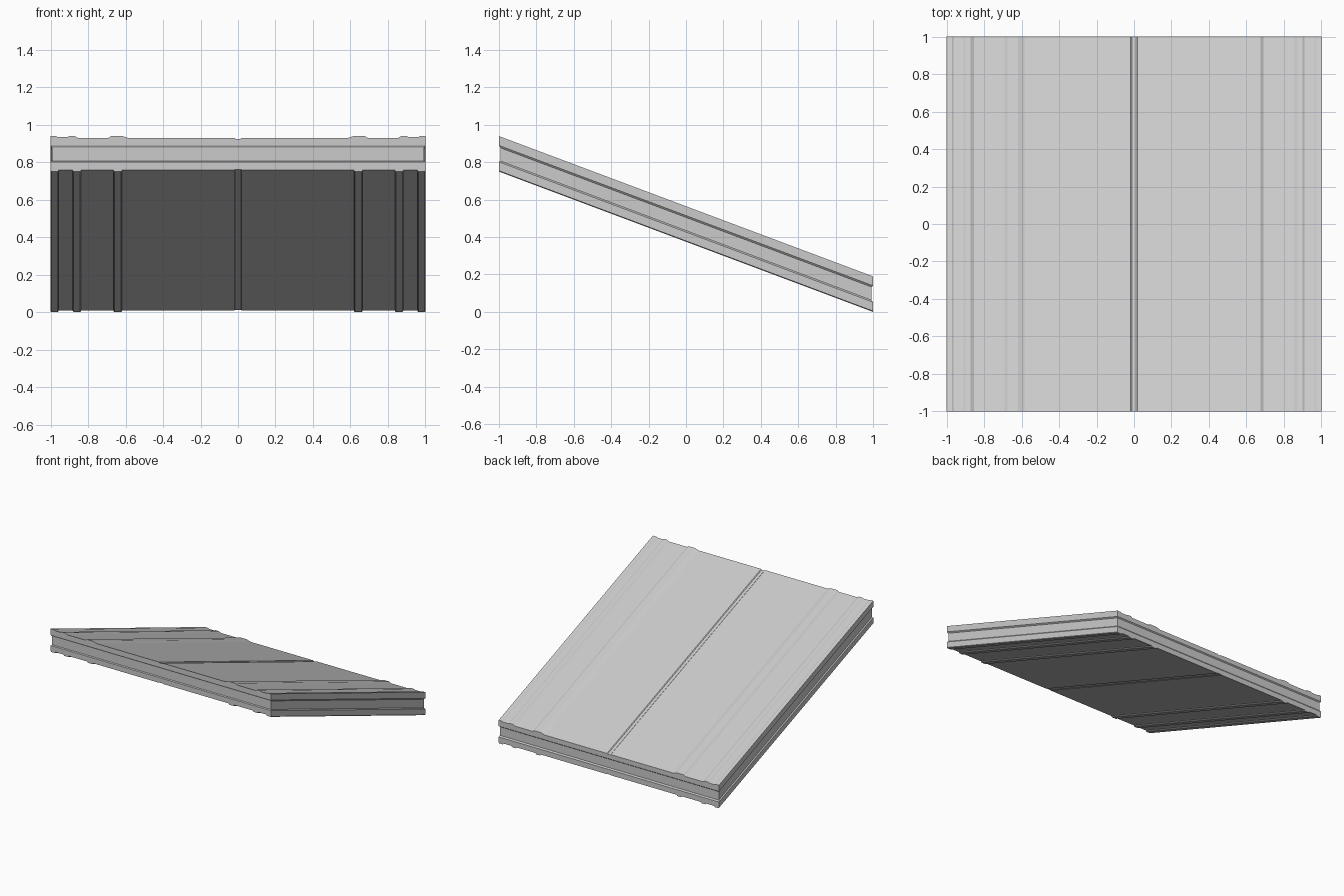
import bpy
import bmesh

cube = bpy.data.objects.get("Cube")
if cube:
    bpy.data.objects.remove(cube, do_unlink=True)

SLOPE = 0.375  # fall per unit of depth

grey = bpy.data.materials.new("plain_grey")
grey.use_nodes = True
grey.diffuse_color = (0.6, 0.6, 0.6, 1)
grey.node_tree.nodes["Principled BSDF"].inputs["Base Color"].default_value = (0.6, 0.6, 0.6, 1)


def loft(name, rings):
    """Bridge matching loops, cap both ends and shear the result onto the slope."""
    bm = bmesh.new()
    loops = [[bm.verts.new((x, y, z + SLOPE * (1 - y))) for x, y, z in r] for r in rings]
    n = len(loops[0])
    for a, b in zip(loops, loops[1:]):
        for i in range(n):
            j = (i + 1) % n
            bm.faces.new((a[i], a[j], b[j], b[i]))
    bm.faces.new(loops[0])
    bm.faces.new(loops[-1])
    bmesh.ops.recalc_face_normals(bm, faces=bm.faces)
    mesh = bpy.data.meshes.new(name)
    bm.to_mesh(mesh)
    bm.free()
    mesh.materials.append(grey)
    obj = bpy.data.objects.new(name, mesh)
    bpy.context.collection.objects.link(obj)
    return obj


def prism(name, profile):
    """Run an x-z profile from front to back."""
    return loft(name, [[(x, y, z) for x, z in profile] for y in (-1, 1)])


# Slab core with a shallow channel round all four edges
levels = [(1, 0.012), (1, 0.052), (0.992, 0.06), (0.992, 0.13), (1, 0.14), (1, 0.165)]
loft("slab_core", [[(s * sx, s * sy, z) for sx, sy in ((-1, -1), (1, -1), (1, 1), (-1, 1))]
                   for s, z in levels])

# Stepped top surface with a narrow seam down the middle
DECK, RIM = 0.179, 0.19
steps = [(0, 0.174), (0.012, 0.174), (0.018, DECK), (0.585, DECK), (0.62, RIM),
         (0.675, RIM), (0.69, 0.18), (0.855, 0.18), (0.872, RIM), (0.9, RIM),
         (0.91, 0.184), (0.962, 0.184), (0.972, RIM), (1, RIM)]
top = [(-x, z) for x, z in reversed(steps)] + steps[1:]
prism("stepped_deck", top + [(1, 0.165), (-1, 0.165)])

# Underside ribs on both sides
for side, s in (("left", 1), ("right", -1)):
    for label, inner, outer in (("inner", 0.618, 0.665), ("middle", 0.838, 0.882),
                                ("outer", 0.957, 1.0)):
        b = 0.005
        rib = [(inner, 0.013), (inner, b), (inner + b, 0), (outer - b, 0),
               (outer, b), (outer, 0.013)]
        prism(f"{side}_{label}_rib", [(s * x, z) for x, z in rib])
    # Flat underside panel, leaving a seam at the centre
    prism(f"{side}_underside_panel", [(s * x, z) for x, z in
          ((0.016, 0.0125), (0.02, 0.009), (0.957, 0.009), (0.957, 0.0125))])
